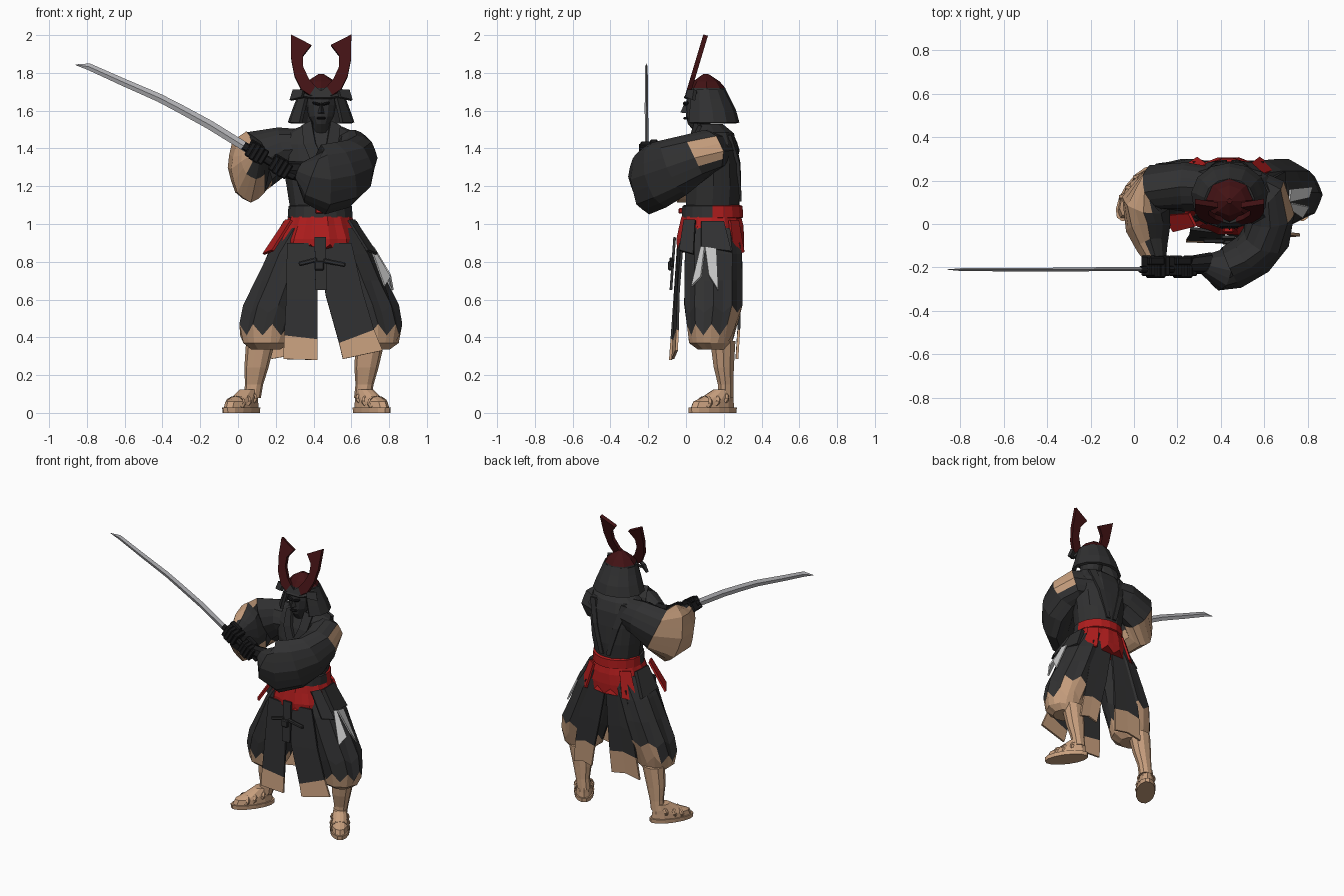
import bpy, bmesh, random
from math import sin, cos, pi, radians
from mathutils import Vector, Matrix

random.seed(4)
CX = 0.435  # body centre line


def mat(name, r, g, b):
    m = bpy.data.materials.new(name)
    m.diffuse_color = (r, g, b, 1)
    return m


DARK = mat("dark_cloth", .03, .03, .031)
BLACK = mat("black_leather", .01, .01, .011)
TAN = mat("tan", .58, .35, .21)
RED = mat("red_cloth", .42, .012, .012)
MAROON = mat("maroon_lacquer", .055, .006, .007)
PALE = mat("pale_grey", .55, .55, .55)
STEEL = mat("steel", .45, .45, .47)
PALETTE = [DARK, BLACK, TAN, RED, MAROON, PALE, STEEL]


def build(name, verts, faces, paint):
    """Mesh object; paint is a material or a function of face centre."""
    bm = bmesh.new()
    vs = [bm.verts.new(v) for v in verts]
    for f in faces:
        bm.faces.new([vs[i] for i in f])
    bmesh.ops.recalc_face_normals(bm, faces=bm.faces)
    for f in bm.faces:
        m = paint(f.calc_center_median()) if callable(paint) else paint
        f.material_index = PALETTE.index(m)
    me = bpy.data.meshes.new(name)
    bm.to_mesh(me)
    bm.free()
    for m in PALETTE:
        me.materials.append(m)
    ob = bpy.data.objects.new(name, me)
    bpy.context.collection.objects.link(ob)
    return ob


def loft(name, rings, paint, n=14, ripple=0.0, along=False):
    """Rings (x, y, z, ra, rb[, zigzag]); flat rings, or across the path if along."""
    verts, faces = [], []
    P = [Vector(r[:3]) for r in rings]
    for k, r in enumerate(rings):
        a, b = Vector((1, 0, 0)), Vector((0, 1, 0))
        if along:
            t = (P[min(k + 1, len(P) - 1)] - P[max(k - 1, 0)]).normalized()
            a = t.cross(Vector((0, 0, 1))).normalized()
            b = a.cross(t)
        zig = r[5] if len(r) > 5 else 0
        for i in range(n):
            w = 2 * pi * i / n
            s = 1 + (ripple * (-1) ** i + random.uniform(-ripple, ripple) * .6)
            v = P[k] + a * (r[3] * cos(w) * s) + b * (r[4] * sin(w) * s)
            v.z += zig * (-1) ** i
            verts.append(v)
    for k in range(len(rings) - 1):
        for i in range(n):
            j = (i + 1) % n
            faces.append((k * n + i, k * n + j, k * n + n + j, k * n + n + i))
    faces.append(tuple(range(n)))
    faces.append(tuple(range(len(verts) - n, len(verts))))
    return build(name, verts, faces, paint)


def sheet(name, rows, paint, thick=.014):
    """Cloth or plate from rows of points, thickened."""
    w = len(rows[0])
    faces = [(k * w + i, k * w + i + 1, k * w + w + i + 1, k * w + w + i)
             for k in range(len(rows) - 1) for i in range(w - 1)]
    ob = build(name, [p for r in rows for p in r], faces, paint)
    so = ob.modifiers.new("thickness", 'SOLIDIFY')
    so.thickness, so.offset = thick, 0
    return ob


def boxes(name, items, m):
    """Boxes (centre, size, turn about y) in one object."""
    verts, faces = [], []
    for c, s, turn in items:
        M, o = Matrix.Rotation(turn, 3, 'Y'), len(verts)
        verts += [Vector(c) + M @ Vector((x * s[0] / 2, y * s[1] / 2, z * s[2] / 2))
                  for x in (-1, 1) for y in (-1, 1) for z in (-1, 1)]
        faces += [[o + i for i in f] for f in ((0, 1, 3, 2), (4, 6, 7, 5), (0, 4, 5, 1),
                                               (2, 3, 7, 6), (0, 2, 6, 4), (1, 5, 7, 3))]
    ob = build(name, verts, faces, m)
    bv = ob.modifiers.new("bevel", 'BEVEL')
    bv.width, bv.segments = .006, 1
    return ob


# Legs: baggy trousers, calves and sandalled feet
for s, side, ankle, calf in ((-1, "right", .075, .12), (1, "left", .66, .70)):
    loft(side + "_trouser_leg", [(CX + s * dx, y, z, a, b, g) for dx, y, z, a, b, g in (
        (.29, .14, .335, .075, .075, 0), (.285, .13, .37, .125, .11, 0), (.28, .135, .44, .15, .128, .03),
        (.25, .145, .55, .16, .15, .02), (.20, .145, .70, .145, .15, 0),
        (.15, .145, .84, .13, .15, 0), (.08, .14, .98, .11, .14, 0))],
        lambda c: TAN if c.z < .42 or (c.z < .53 and c.y > .22) else DARK, 18, .035)
    loft(side + "_calf", [(ankle, .21, .08, .046, .045), (ankle + .01, .21, .15, .048, .043),
                          ((ankle + calf) / 2, .2, .24, .064, .056), (calf, .195, .38, .077, .07)], TAN, 10)
    parts = [loft(side + "_sandal_sole", [(0, -.005, 0, .064, .148), (0, -.005, .028, .066, .15)], TAN, 14),
             loft(side + "_foot", [(0, -.005, .028, .058, .138), (0, 0, .06, .056, .128),
                                   (0, .03, .085, .05, .095), (0, .06, .125, .042, .052)], TAN, 12)]
    for y, z, r in ((-.06, .05, .058), (-.01, .06, .06), (.05, .075, .056)):
        bpy.ops.mesh.primitive_torus_add(major_segments=12, minor_segments=4, major_radius=r, minor_radius=.008)
        st = bpy.context.object
        st.name = side + "_sandal_strap"
        st.data.transform(Matrix.Translation((0, y, z)) @ Matrix.Rotation(radians(70), 4, 'X')
                          @ Matrix.Diagonal((1, .65, 1.6, 1)))
        st.data.materials.append(TAN)
        parts.append(st)
    for p in parts:
        p.location = (ankle + s * .05 - .005, .145, 0)
        p.rotation_euler.z = s * radians(35)

# Hanging skirt panels, front and back
hem = lambda c: TAN if c.z < .41 else DARK
sheet("front_right_panel", [[(.26, -.02, .90), (.42, -.04, .90)], [(.255, -.055, .60), (.42, -.06, .6)],
                            [(.245, -.07, .41), (.42, -.075, .39)], [(.24, -.078, .285), (.42, -.083, .28)]], hem)
sheet("front_left_panel", [[(.42, -.04, .90), (.60, -.02, .90)], [(.465, -.055, .62), (.66, -.04, .64)],
                           [(.535, -.065, .37), (.72, -.045, .44)], [(.555, -.07, .285), (.765, -.05, .33)]], hem)
for s, side, k in ((-1, "right", 0), (1, "left", 1)):
    sheet("back_%s_panel" % side, [[(CX + s * x, y, z + .02 * (i % 2)) for i, x in enumerate((a, (a + b) / 2, b))]
          for a, b, y, z in ((.0, .16, .28, .90), (.02 + .03 * k, .21, .285, .62),
                             (.03 + .06 * k, .24, .28, .44), (.04 + .08 * k, .26, .27, .285))],
          lambda c: TAN if c.z < .44 else DARK)
sheet("front_centre_strip", [[(.405, -.06, .93), (.465, -.06, .93)], [(.41, -.08, .65), (.47, -.08, .65)]], DARK)
boxes("front_bow", [((.43, -.08, .78), (.05, .03, .05), 0), ((.37, -.078, .80), (.10, .02, .025), -.25),
                    ((.51, -.075, .795), (.12, .02, .025), .2)], DARK)

# Pale torn patches on the left trouser
sheet("side_patch_a", [[(.70, .08, .88), (.71, .10, .88)], [(.775, .03, .67), (.805, .08, .72)]], PALE, .01)
sheet("side_patch_b", [[(.715, .10, .88), (.72, .16, .87)], [(.805, .12, .73), (.82, .17, .65)]], PALE, .01)

# Waist: red sash skirt, belt and side flaps
loft("sash_skirt", [(CX, .13, .87, .225, .178, .022), (CX, .13, .92, .215, .18), (CX, .135, .99, .185, .17),
                    (CX, .135, 1.04, .165, .158)], RED, 28, .02)
loft("belt", [(CX, .14, 1.03, .16, .155), (CX, .14, 1.035, .172, .165), (CX, .14, 1.095, .168, .162),
              (CX, .14, 1.10, .15, .15)], lambda c: RED if c.y > .13 else DARK, 18)
boxes("belt_knot", [((CX, -.025, 1.07), (.05, .03, .03), 0)], RED)
for s, side, c in ((-1, "right", RED), (1, "left", DARK)):
    sheet(side + "_hip_flap", [[(CX + s * .15, -.01, 1.02), (CX + s * .18, .05, 1.02)],
                               [(CX + s * .25, -.035, .86), (CX + s * .30, .04, .84)]], c)
    sheet(side + "_hip_plate", [[(CX + s * .18, .08, 1.01), (CX + s * .175, .20, 1.01)],
                                [(CX + s * .26, .08, .87), (CX + s * .25, .24, .85)]], DARK, .03)
    sheet(side + "_rear_sash_end", [[(CX + s * .10, .275, 1.02), (CX + s * .16, .23, 1.02)],
                                    [(CX + s * .14, .305, .85), (CX + s * .22, .25, .83)]], RED)

# Torso, collar and back folds
loft("torso", [(CX, .14, 1.02, .155, .145), (CX, .14, 1.10, .158, .145), (CX, .145, 1.20, .175, .145),
               (CX, .145, 1.32, .195, .142), (.44, .15, 1.42, .215, .125), (.44, .15, 1.485, .18, .10),
               (.44, .125, 1.53, .075, .07)], DARK, 20, .02)
for s, side in ((-1, "right"), (1, "left")):
    sheet(side + "_collar", [[(.44 + s * .05, .055, 1.545), (.44 + s * .10, .075, 1.52)],
                             [(.44 + s * .03, .02, 1.43), (.44 + s * .09, .025, 1.42)],
                             [(.44 - s * .04, -.01, 1.27), (.44 + s * .02, -.01, 1.25)]], DARK, .02)
    sheet(side + "_back_fold", [[(.44 + s * .10, .245, 1.48), (.44 + s * .15, .23, 1.47)],
                                [(.44 + s * .06, .28, 1.32), (.44 + s * .10, .275, 1.32)],
                                [(.44 + s * .01, .285, 1.12), (.44 + s * .04, .285, 1.12)]], DARK, .018)

# Wide sleeves
loft("right_sleeve", [(.36, .165, 1.40, .095, .10), (.24, .17, 1.39, .11, .12), (.11, .17, 1.34, .105, .155),
                      (.055, .10, 1.30, .11, .19), (.065, -.02, 1.29, .10, .175), (.085, -.11, 1.33, .07, .10),
                      (.105, -.17, 1.36, .045, .045)],
     lambda c: TAN if c.x < .07 or c.z < 1.22 else DARK, 16, .025, True)
loft("left_sleeve", [(.52, .16, 1.39, .10, .10), (.60, .12, 1.385, .115, .115), (.625, .04, 1.35, .112, .13),
                     (.61, -.06, 1.30, .11, .155), (.55, -.14, 1.26, .105, .175), (.45, -.20, 1.235, .10, .18),
                     (.40, -.21, 1.25, .095, .14), (.33, -.185, 1.28, .05, .055)],
     lambda c: TAN if c.x > .69 and c.y > 0 and c.z > 1.33 else DARK, 16, .025, True)

# Gloved fists gripping the handle
GRIP = .54
for side, x, z in (("right", .10, 1.375), ("left", .225, 1.30)):
    fingers = [((x + k * .026 * cos(GRIP), -.205 + .008 * abs(k), z - k * .026 * sin(GRIP)),
                (.03, .095, .098 - .008 * abs(k)), GRIP) for k in (-1.5, -.5, .5, 1.5)]
    boxes(side + "_fist", fingers + [((x, -.17, z + .04), (.08, .04, .035), GRIP)], BLACK)
loft("left_wrist", [(.24, -.19, 1.29, .04, .045), (.36, -.18, 1.275, .05, .055)], BLACK, 8, 0, True)

# Sword
loft("sword_handle", [(.03, -.21, 1.415, .016, .022), (.30, -.21, 1.25, .016, .022)], BLACK, 8, 0, True)
loft("sword_blade", [(.06, -.208, 1.395, .009, .024), (-.15, -.208, 1.525, .009, .024), (-.30, -.21, 1.607, .009, .023),
                     (-.415, -.21, 1.667, .008, .022), (-.61, -.21, 1.752, .008, .020), (-.79, -.21, 1.833, .007, .018),
                     (-.86, -.21, 1.843, .001, .002)], STEEL, 4, 0, True)

# Head and masked face
loft("face", [(.44, .10, 1.48, .05, .05), (.44, .07, 1.53, .045, .06), (.44, .075, 1.57, .068, .075),
              (.44, .08, 1.63, .078, .08), (.44, .09, 1.70, .08, .08)], DARK, 12)
build("nose", [(.44, -.03, 1.59), (.42, .01, 1.585), (.46, .01, 1.585), (.44, -.005, 1.645)],
      [(0, 1, 2), (0, 1, 3), (0, 2, 3), (1, 2, 3)], DARK)
boxes("brow_and_mouth", [((.415, .0, 1.637), (.045, .03, .014), .25), ((.465, .0, 1.637), (.045, .03, .014), -.25),
                         ((.44, .0, 1.56), (.05, .03, .012), 0)], BLACK)

# Helmet: crown, neck guard open at the face, visor, side wings
loft("helmet_crown", [(.44, .11, 1.675, .115, .105), (.44, .11, 1.72, .108, .098), (.44, .108, 1.755, .075, .07),
                      (.44, .105, 1.795, .012, .012)], lambda c: MAROON if c.z > 1.7 else DARK, 8)


def arc(z, y, a, b):
    return [(.44 + a * sin(w), y + b * cos(w), z) for w in (radians(-140 + 28 * i) for i in range(11))]


sheet("neck_guard", [arc(1.71, .11, .105, .09), arc(1.66, .115, .122, .11), arc(1.60, .125, .145, .13),
                     arc(1.535, .13, .168, .143)], DARK, .02)
sheet("visor", [[(.44 + .10 * x, .01 + .05 * x * x, 1.70) for x in (-1, -.4, .4, 1)],
                [(.44 + .115 * x, -.015 + .05 * x * x, 1.66 + .015 * abs(x)) for x in (-1, -.4, .4, 1)]], DARK)
for s, side in ((-1, "right"), (1, "left")):
    sheet(side + "_helmet_wing", [[(.44 + s * .09, .015, 1.71), (.44 + s * .145, .05, 1.71)],
                                  [(.44 + s * .10, .005, 1.67), (.44 + s * .162, .04, 1.655)]], DARK, .02)
    # Horn crest: outline in x, z leaning back
    outer = ((0, 1.665), (.06, 1.68), (.105, 1.71), (.14, 1.78), (.158, 1.87), (.16, 2.0))
    inner = ((0, 1.70), (.03, 1.725), (.065, 1.765), (.095, 1.83), (.095, 1.89), (.052, 1.945))
    sheet(side + "_horn", [[(.44 + s * x, .005 + (z - 1.67) * .3, z) for x, z in pair]
                           for pair in zip(outer, inner)],
          lambda c: MAROON if c.z > 1.71 else DARK, .025)
